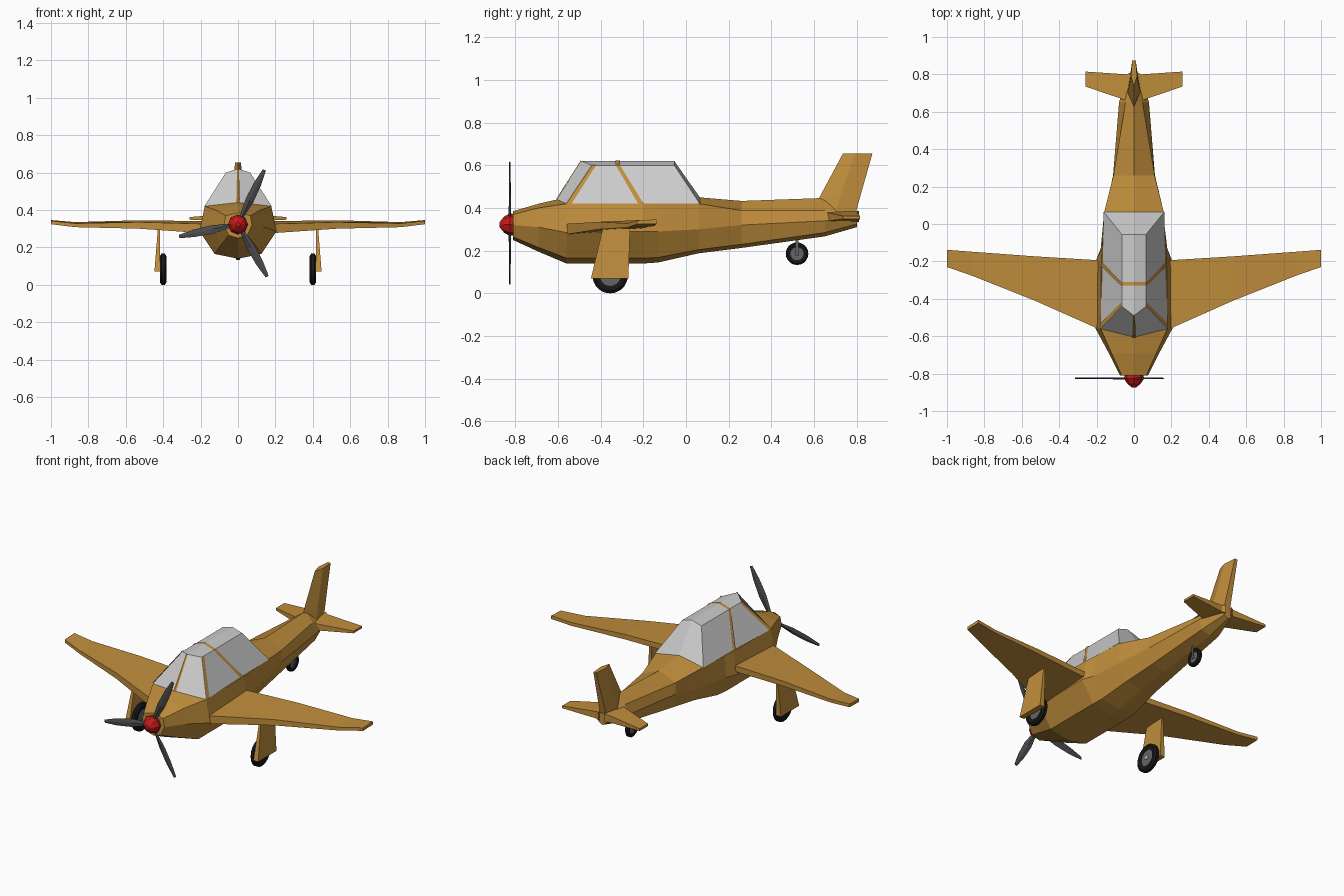
import bpy, bmesh, math
from mathutils import Matrix, Vector

if "Cube" in bpy.data.objects:
    bpy.data.objects.remove(bpy.data.objects["Cube"])


def material(name, r, g, b):
    m = bpy.data.materials.new(name)
    m.diffuse_color = (r, g, b, 1)
    m.use_nodes = True
    m.node_tree.nodes["Principled BSDF"].inputs["Base Color"].default_value = m.diffuse_color
    return m


GOLD = material("gold_paint", 0.53, 0.27, 0.045)
RED = material("red_paint", 0.55, 0.01, 0.01)
BLACK = material("rubber", 0.008, 0.008, 0.008)
DARK = material("dark_metal", 0.07, 0.07, 0.075)
STEEL = material("steel", 0.13, 0.13, 0.13)
GLASS = material("glass_grey", 0.55, 0.55, 0.55)


def make(name, bm, mat=None, mirror=False, solid=True):
    if solid:
        bmesh.ops.recalc_face_normals(bm, faces=bm.faces)
    me = bpy.data.meshes.new(name)
    bm.to_mesh(me)
    bm.free()
    ob = bpy.data.objects.new(name, me)
    bpy.context.collection.objects.link(ob)
    if mat:
        me.materials.append(mat)
    if mirror:
        ob.modifiers.new("mirror", "MIRROR")
    return ob


def loft(bm, rings, split=None):
    """Skin closed rings; caps can be split between point 0 and point `split`."""
    vs = [[bm.verts.new(p) for p in r] for r in rings]
    n = len(vs[0])
    for a, b in zip(vs, vs[1:]):
        for i in range(n):
            j = (i + 1) % n
            bm.faces.new((a[i], a[j], b[j], b[i]))
    for r in (vs[0], vs[-1]):
        if split:
            bm.faces.new(r[:split + 1])
            bm.faces.new(r[split:] + r[:1])
        else:
            bm.faces.new(r)
    return bm


def symmetric(half):
    return half + [(-x, y, z) for x, y, z in reversed(half[1:-1])]


# Fuselage: y, top z, shoulder x/z, side x/z, chine x/z, keel z
stations = [
    (-.81, .385, .065, .37, .075, .32, .05, .265, .25),
    (-.69, .42, .12, .40, .135, .31, .09, .215, .195),
    (-.56, .45, .178, .42, .205, .285, .125, .165, .14),
    (-.20, .45, .175, .42, .205, .29, .125, .165, .14),
    (-.13, .45, .17, .42, .178, .29, .12, .168, .145),
    (.06, .45, .16, .42, .155, .30, .10, .205, .188),
    (.26, .433, .11, .388, .112, .32, .085, .23, .213),
    (.65, .447, .045, .388, .08, .34, .06, .285, .267),
    (.80, .385, .02, .375, .035, .35, .025, .325, .31),
]
rings = [symmetric([(0, y, t), (a, y, b), (c, y, d), (e, y, f), (0, y, k)])
         for y, t, a, b, c, d, e, f, k in stations]
make("fuselage", loft(bmesh.new(), rings, 4), GOLD)

# Canopy glass
base = [(0, -.605, .44), (.18, -.56, .42), (.162, .065, .42), (0, .065, .45)]
roof = [(0, -.49, .62), (.065, -.44, .60), (.065, -.055, .60), (0, -.055, .62)]
make("canopy", loft(bmesh.new(), [symmetric(base), symmetric(roof)], 3), GLASS)

# Canopy frame strips, laid just outside the glass
bm = bmesh.new()
strips = [
    ((.173, -.225, .42), (.173, -.20, .42), (.065, -.31, .60), (.065, -.33, .60)),
    ((.18, -.56, .42), (.18, -.535, .42), (.065, -.42, .60), (.065, -.44, .60)),
    ((.065, -.33, .60), (.065, -.31, .60), (0, -.31, .62), (0, -.33, .62)),
    ((0, -.605, .44), (.010, -.603, .439), (.005, -.486, .618), (0, -.49, .62)),
]
for s, off in zip(strips, [(.003, 0, .002), (.003, 0, .002), (0, 0, .003), (0, -.003, .002)]):
    bm.faces.new([bm.verts.new(Vector(p) + Vector(off)) for p in s])
make("canopy_frame", bm, GOLD, True, False)

# Main wings: x, leading y, trailing y, leading z low/high, trailing z low/high
wing = [
    (.17, -.57, -.195, .275, .325, .305, .34),
    (.53, -.41, -.173, .30, .335, .315, .345),
    (.87, -.275, -.148, .308, .328, .315, .335),
    (1.0, -.23, -.138, .324, .342, .326, .346),
]
make("wing", loft(bmesh.new(), [[(x, l, a), (x, l, b), (x, t, d), (x, t, c)]
                                for x, l, t, a, b, c, d in wing]), GOLD, True)

# Tailplane
tail = [(.02, .65, .81, .335, .385), (.04, .66, .80, .338, .38), (.26, .735, .815, .348, .362)]
make("tailplane", loft(bmesh.new(), [[(x, l, a), (x, l, b), (x, t, b), (x, t, a)]
                                     for x, l, t, a, b in tail]), GOLD, True)

# Fin: diamond sections with a blunt rear edge
fin = [(.36, .60, .70, .79, .036), (.45, .625, .72, .815, .03), (.655, .735, .79, .873, .016)]
make("fin", loft(bmesh.new(), [symmetric([(0, f, z), (w, m, z), (w * .6, r, z), (0, r, z)])
                               for z, f, m, r, w in fin]), GOLD)

# Landing gear legs
legs = [(.07, -.445, -.27, .415, .447), (.305, -.39, -.262, .418, .428)]
make("gear_leg", loft(bmesh.new(), [[(a, f, z), (b, f, z), (b, r, z), (a, r, z)]
                                    for z, f, r, a, b in legs]), GOLD, True)


# Wheels: a turned tyre with a metal hub
def wheel(name, x, y, z, r, w, mirror):
    n = 20
    profile = [(.58, -.7), (.85, -1), (1, -.5), (1, .5), (.85, 1), (.58, .7)]
    bm = bmesh.new()
    vs = [[bm.verts.new((x + w * b, y + r * a * math.cos(t), z + r * a * math.sin(t)))
           for a, b in profile] for t in [2 * math.pi * i / n for i in range(n)]]
    for i in range(n):
        for k in range(len(profile)):
            j, m = (i + 1) % n, (k + 1) % len(profile)
            bm.faces.new((vs[i][k], vs[j][k], vs[j][m], vs[i][m]))
    make(name + "_tyre", bm, BLACK, mirror)
    for part, rad, half, mat in (("_hub", .6, .55, STEEL), ("_axle", .12, .8, None)):
        bm = bmesh.new()
        bmesh.ops.create_cone(bm, cap_ends=True, segments=n, radius1=r * rad, radius2=r * rad,
                              depth=2 * w * half, matrix=Matrix.Translation((x, y, z))
                              @ Matrix.Rotation(math.pi / 2, 4, 'Y'))
        make(name + part, bm, mat, mirror)


wheel("main_wheel", .40, -.355, .083, .083, .017, True)
wheel("tail_wheel", 0, .52, .186, .053, .013, False)

# Tail wheel fork
bm = bmesh.new()
for side in (-1, 1):
    bmesh.ops.create_cube(bm, size=1, matrix=Matrix.Translation((side * .016, .52, .22))
                          @ Matrix.Diagonal((.005, .012, .09, 1)))
make("tail_fork", bm, STEEL)

# Propeller blades: tapered, slightly twisted
bm = bmesh.new()
for angle in (64, 192, 299):
    rot = Matrix.Translation((0, -.825, .325)) @ Matrix.Rotation(-math.radians(angle), 4, 'Y')
    blade = []
    for r, w, t, twist in ((.03, .010, .006, .4), (.14, .023, .005, .2),
                           (.24, .020, .004, .12), (.322, .009, .003, .05)):
        tw = rot @ Matrix.Rotation(twist, 4, 'X')
        blade.append([tw @ Vector(p) for p in ((r, 0, w), (r, t, 0), (r, 0, -w), (r, -t, 0))])
    loft(bm, blade)
make("propeller", bm, DARK)

# Spinner: faceted dome
bm = bmesh.new()
loft(bm, [[(r * math.cos(i * math.pi / 4), y, .322 + r * math.sin(i * math.pi / 4)) for i in range(8)]
          for y, r in ((-.805, .05), (-.825, .053), (-.852, .038), (-.873, .012))])
make("spinner", bm, RED)
